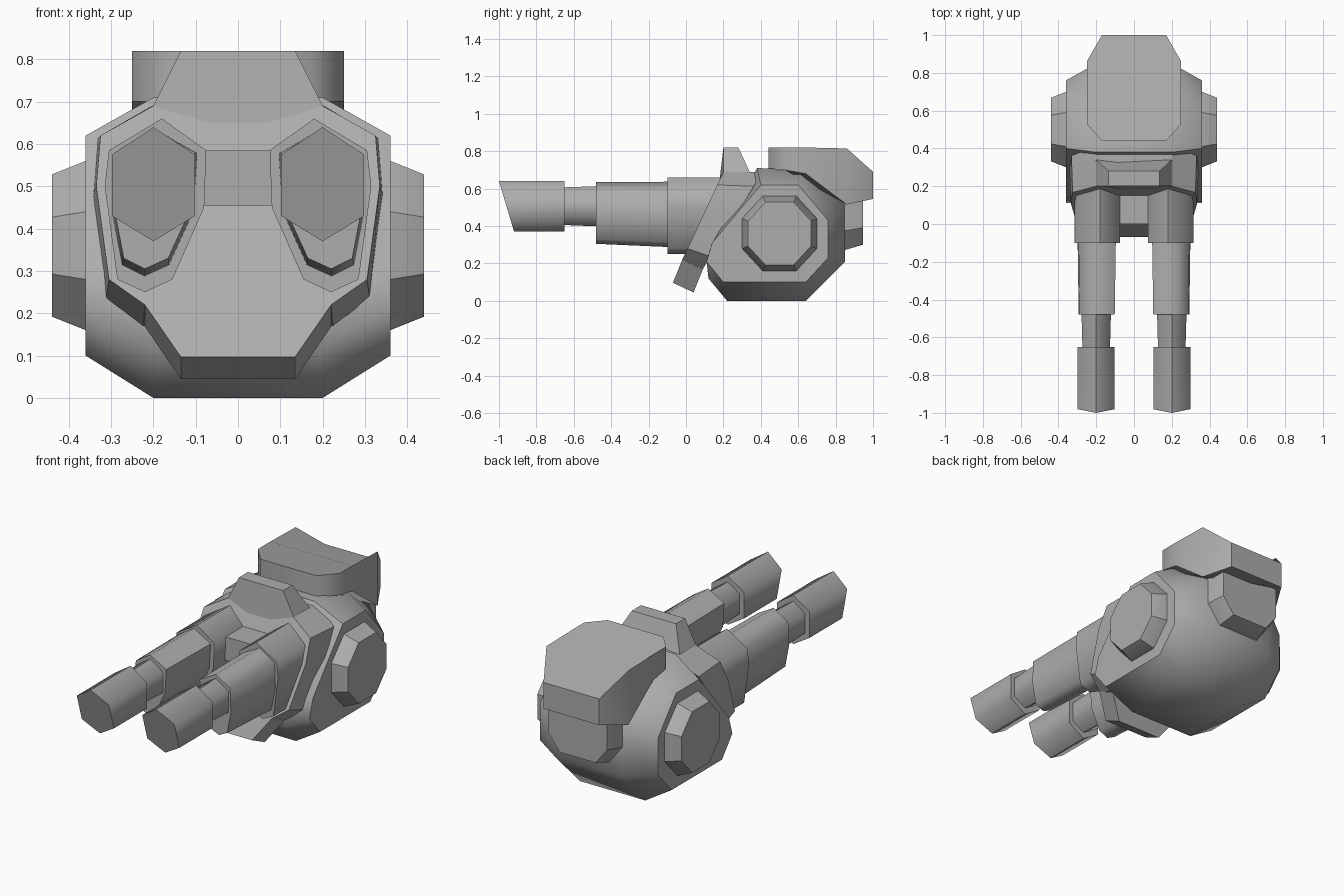
import bpy, bmesh, math

cube = bpy.data.objects.get("Cube")
if cube:
    bpy.data.objects.remove(cube)

GREY = (0.42, 0.42, 0.42, 1)
metal = bpy.data.materials.new("plain grey")
metal.use_nodes = True
metal.diffuse_color = GREY
metal.node_tree.nodes["Principled BSDF"].inputs["Base Color"].default_value = GREY


def loft(name, rings, angle=30, mirror=False):
    """Skin matching rings of points, cap both ends."""
    bm = bmesh.new()
    loops = [[bm.verts.new(p) for p in ring] for ring in rings]
    n = len(loops[0])
    for a, b in zip(loops, loops[1:]):
        for i in range(n):
            j = (i + 1) % n
            bm.faces.new((a[i], a[j], b[j], b[i]))
    bm.faces.new(loops[0])
    bm.faces.new(loops[-1])
    bmesh.ops.recalc_face_normals(bm, faces=bm.faces)
    mesh = bpy.data.meshes.new(name)
    bm.to_mesh(mesh)
    bm.free()
    mesh.materials.append(metal)
    obj = bpy.data.objects.new(name, mesh)
    bpy.context.collection.objects.link(obj)
    bpy.ops.object.select_all(action='DESELECT')
    obj.select_set(True)
    bpy.context.view_layer.objects.active = obj
    bpy.ops.object.shade_smooth_by_angle(angle=math.radians(angle))
    if mirror:
        obj.modifiers.new("Mirror", 'MIRROR').use_mirror_merge = False
    return obj


def both(half):
    """Close a half outline, listed top to bottom on +x, with its reflection."""
    return half + [(-p[0], *p[1:]) for p in reversed(half)]


def scaled(outline, s, cx, cz):
    return [(cx + (x - cx) * s, cz + (z - cz) * s) for x, z in outline]


def at_y(outline, y):
    return [(x, y, z) for x, z in outline]


# Rounded body: a broad middle section with smaller flat cheeks
middle = [(.12, .12), (.22, 0), (.64, 0), (.85, .21),
          (.85, .52), (.62, .7), (.38, .71), (.12, .25)]
cheek = [(.11, .21), (.2, .1), (.64, .1), (.76, .23),
         (.76, .43), (.6, .62), (.4, .62), (.14, .31)]
loft("body", [[(x, y, z) for y, z in prof] for x, prof in
              ((-.36, cheek), (-.2, middle), (.2, middle), (.36, cheek))], 50)

# Side hubs: tapered octagons
octagon = [(.09, .2), (.2, .08), (.2, -.08), (.09, -.2)]
octagon += [(-a, -b) for a, b in octagon]
loft("side_hub", [[(x, .5 + a * s, .36 + b * s) for a, b in octagon]
                  for x, s in ((.34, 1), (.36, 1), (.44, .84))], 30, True)

# Sloping front plate, thicker towards the top
plate = [(.2, .69), (.325, .62), (.335, .5), (.305, .28), (.22, .22)]
front, back = [], []
for x, z in plate:
    t = (z - .22) / .47
    y = -.02 + .22 * t
    front.append((x, y, z))
    back.append((x * 1.02, y + .11 + .1 * t, z - .05 * (1 - t)))
loft("front_plate", [both(front), both(back)])

# Chin block
chin = [(.22, -.02, .22), (.135, -.07, .097)]
loft("chin", [both(chin), both([(x, y + .11, z - .052) for x, y, z in chin])])

# Raised brow on top of the plate
brow = [(.135, .2, .82), (.2, .2, .69), (.07, .18, .65)]
brow_back = [(.135, .28, .82), (.2, .34, .69), (.07, .34, .65)]
loft("brow", [both(brow), both(brow_back)])

# Bridge between the barrels
bridge = [(.08, .585), (.08, .455)]
loft("bridge", [at_y(both(bridge), 0), at_y(both(bridge), .25)])

# Barrels, from root to muzzle
root = [(.18, .66), (.305, .585), (.315, .5), (.285, .28),
        (.22, .25), (.155, .28), (.08, .45), (.075, .585)]
sleeve = [(.2, .635), (.288, .58), (.293, .45), (.27, .33),
          (.22, .305), (.165, .33), (.11, .45), (.102, .58)]
hexagon = [(.2, .64), (.298, .575), (.298, .43), (.2, .37), (.102, .43), (.102, .575)]
neck = scaled(hexagon, .74, .2, .51)
loft("barrel_root", [at_y(root, -.1), at_y(root, .25)], 62, True)
loft("barrel_sleeve", [at_y(sleeve, -.48), at_y(scaled(sleeve, 1.06, .2, .6), -.08)], 62, True)
loft("barrel_neck", [at_y(neck, -.67), at_y(scaled(neck, 1.08, .2, .51), -.46)], 62, True)
loft("muzzle", [[(x, -1 + (.64 - z) * .3, z) for x, z in hexagon],
                at_y(hexagon, -.65)], 62, True)

# Rear top box with sloping back and stepped underside
plan = [(.17, .44), (.25, .53), (.25, .64), (.25, .86), (.17, 1)]
tops = [.82, .82, .82, .815, .69]
bottoms = [.7, .7, .68, .515, .545]
loft("rear_box", [both([(x, y, z) for (x, y), z in zip(plan, level)])
                  for level in (tops, bottoms)], 55)

# Rear pod under the box
pod = [(.18, .56), (.18, .39), (.11, .3)]
loft("rear_pod", [at_y(scaled(both(pod), 1.14, 0, .5), .8),
                  at_y(scaled(both(pod), 1.14, 0, .5), .85),
                  at_y(both(pod), .945)])
